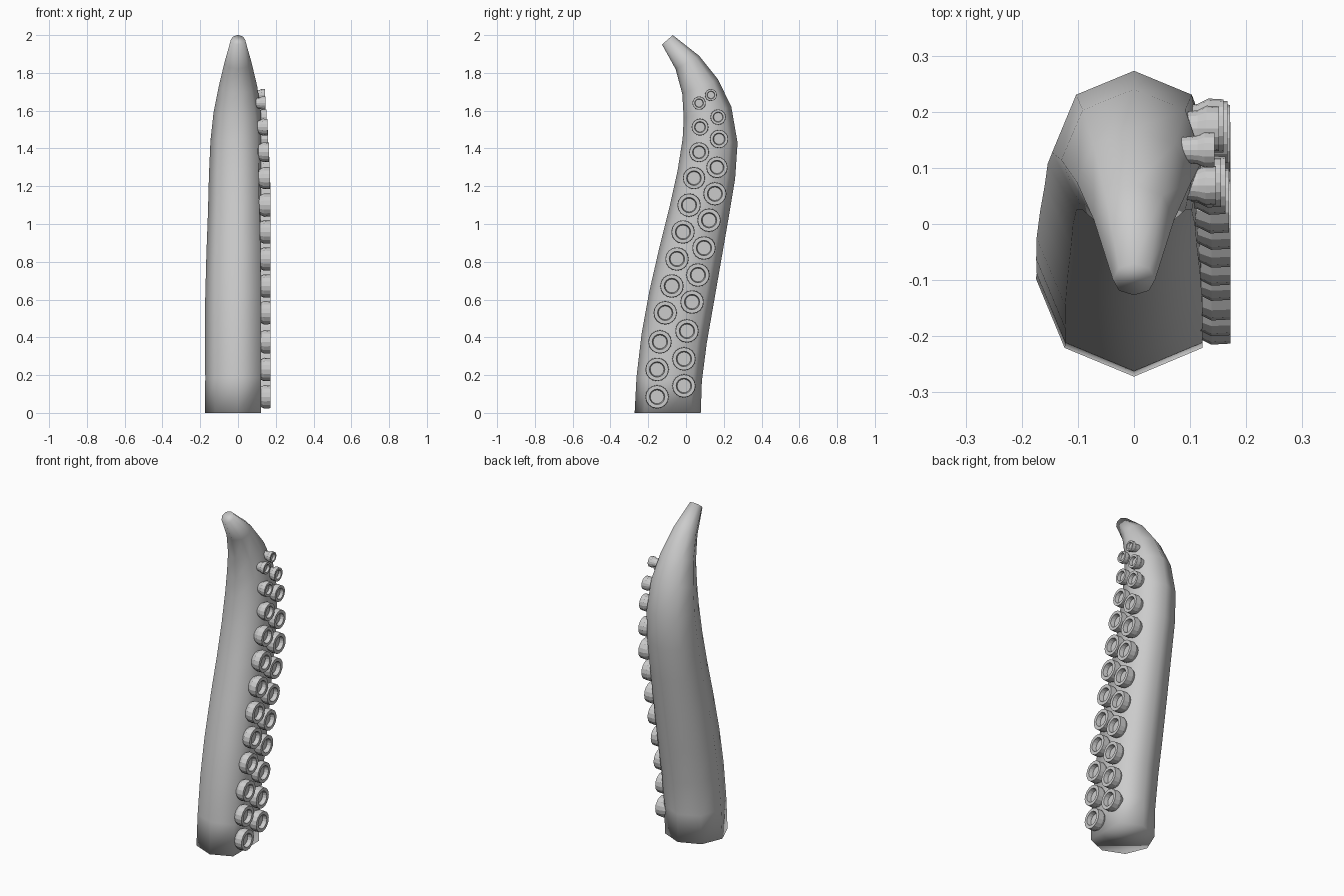
import bpy, bmesh, math
from mathutils import Vector

if "Cube" in bpy.data.objects:
    bpy.data.objects.remove(bpy.data.objects["Cube"])


def finish(bm, name, smooth):
    bmesh.ops.recalc_face_normals(bm, faces=bm.faces)
    me = bpy.data.meshes.new(name)
    bm.to_mesh(me)
    bm.free()
    for p in me.polygons:
        p.use_smooth = smooth
    ob = bpy.data.objects.new(name, me)
    bpy.context.collection.objects.link(ob)
    return ob


def skin(bm, rings):
    # join successive vertex rings and cap both ends
    loops = [[bm.verts.new(co) for co in ring] for ring in rings]
    n = len(loops[0])
    for a, b in zip(loops, loops[1:]):
        for i in range(n):
            j = (i + 1) % n
            bm.faces.new((a[i], a[j], b[j], b[i]))
    bm.faces.new(loops[0])
    bm.faces.new(loops[-1])


# Tentacle body: octagonal rings, each given by its front and back point (y, z)
SECTIONS = [
    (-.272, 0, .078, 0), (-.262, .19, .084, .17), (-.235, .42, .11, .37),
    (-.195, .64, .145, .57), (-.14, .88, .185, .80), (-.085, 1.10, .225, 1.03),
    (-.045, 1.28, .26, 1.24), (-.018, 1.45, .273, 1.43), (-.012, 1.56, .24, 1.62),
    (-.020, 1.69, .17, 1.765), (-.055, 1.82, .07, 1.89), (-.127, 1.95, -.07, 2.0)]
FLAT_X = 0.122   # the sucker side is flattened

rings = []
for yf, zf, yb, zb in SECTIONS:
    f, b = Vector((0, yf, zf)), Vector((0, yb, zb))
    mid, half = (f + b) / 2, (b - f) / 2
    ring = []
    for k in range(8):
        a = k * math.pi / 4
        co = mid + half * math.sin(a)
        co.x = min(half.length * math.cos(a), FLAT_X)
        if k in (1, 7):
            co.x = min(co.x, FLAT_X + .004)
        ring.append(co)
    rings.append(ring)
bm = bmesh.new()
skin(bm, rings)
finish(bm, "tentacle_body", True)

# Suckers: two staggered columns of (y, z), cups pointing to +x
FRONT = [(-.153, .085), (-.153, .23), (-.138, .376), (-.11, .53), (-.075, .672),
         (-.048, .815), (-.016, .958), (.016, 1.10), (.042, 1.243),
         (.069, 1.38), (.074, 1.513), (.069, 1.64)]
BACK = [(-.011, .143), (-.011, .286), (.005, .434), (.032, .587), (.063, .73),
        (.095, .873), (.122, 1.02), (.153, 1.16), (.164, 1.30),
        (.175, 1.45), (.17, 1.566), (.132, 1.683)]
SIDES = 16


def sucker(name, y, z):
    r = .062 if z < 1.1 else .062 - .03 * ((z - 1.1) / .58) ** 1.6
    base, rim = .113, .113 + r * .95
    # lathe profile: (x, radius)
    profile = [(.08, r * .7), (base, r * .8), (base + r * .4, r),
               (rim, r * .97), (rim, r * .66), (rim - r * .4, r * .58)]
    bm = bmesh.new()
    skin(bm, [[(x, y + q * math.cos(t), z + q * math.sin(t))
               for t in (2 * math.pi * i / SIDES for i in range(SIDES))]
              for x, q in profile])
    finish(bm, name, False)


for label, column in (("front", FRONT), ("back", BACK)):
    for i, (y, z) in enumerate(column):
        sucker(f"{label}_sucker_{i + 1}", y, z)
